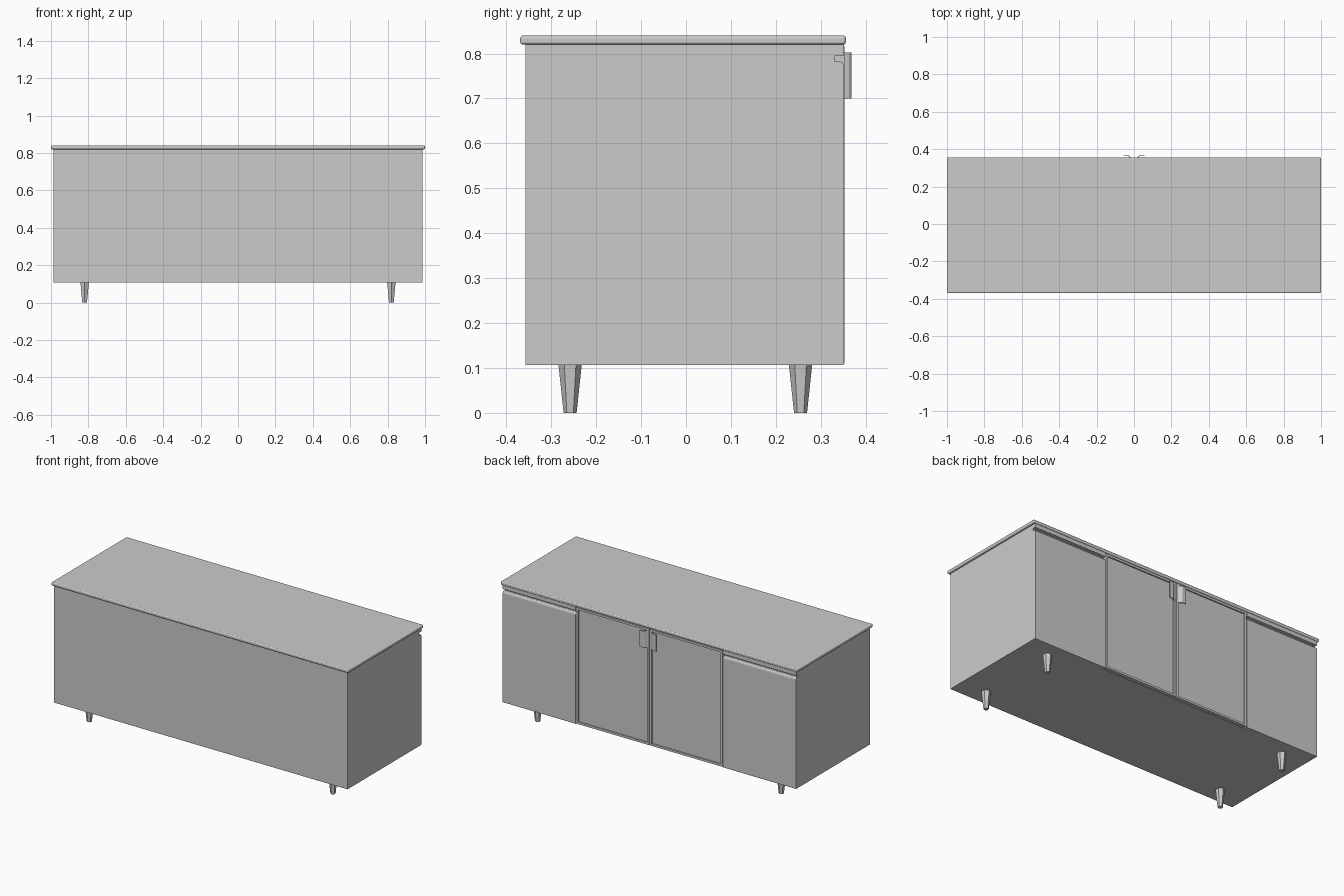
import bpy, bmesh, math
from mathutils import Vector

if "Cube" in bpy.data.objects:
    bpy.data.objects.remove(bpy.data.objects["Cube"])


def finish(name, bm):
    bmesh.ops.recalc_face_normals(bm, faces=bm.faces)
    me = bpy.data.meshes.new(name)
    bm.to_mesh(me)
    bm.free()
    ob = bpy.data.objects.new(name, me)
    bpy.context.collection.objects.link(ob)
    return ob


def box_bm(lo, hi):
    bm = bmesh.new()
    bmesh.ops.create_cube(bm, size=1)
    lo, hi = Vector(lo), Vector(hi)
    for v in bm.verts:
        v.co = (lo + hi) / 2 + v.co * (hi - lo)
    return bm


def extrude(name, pts, vec):
    bm = bmesh.new()
    f = bm.faces.new([bm.verts.new(p) for p in pts])
    r = bmesh.ops.extrude_face_region(bm, geom=[f])
    # keep the starting cap so the solid is closed
    bmesh.ops.translate(bm, vec=vec, verts=[g for g in r["geom"] if isinstance(g, bmesh.types.BMVert)])
    if not f.is_valid or all(len(e.link_faces) == 1 for e in bm.edges if e.is_boundary):
        bmesh.ops.holes_fill(bm, edges=[e for e in bm.edges if e.is_boundary])
    return finish(name, bm)


W, BASE, TOP = 0.987, 0.107, 0.82

# Cabinet carcass
finish("cabinet_body", box_bm((-W, -0.357, BASE), (W, 0.332, TOP)))

# Worktop with softly rounded edges
top = finish("worktop", box_bm((-1, -0.369, TOP), (1, 0.356, 0.84)))
bev = top.modifiers.new("rounded_edge", "BEVEL")
bev.width, bev.segments = 0.006, 3

# Rounded lip of the outer panels, with an open finger groove above it
lip = [(0.343 + 0.009 * math.sin(a), 0.768 + 0.014 * math.cos(a))
       for a in (math.radians(18 * i) for i in range(6))]
panel = [(0.332, BASE), (0.351, BASE), (0.352, BASE + 0.004)] + lip[::-1] + [(0.332, 0.782)]

for s, side in ((-1, "left"), (1, "right")):
    # Outer panel and the rail above its groove
    x0, x1 = s * 0.496, s * W
    ob = extrude(side + "_panel", [(x0, y, z) for y, z in panel], (x1 - x0, 0, 0))
    rail = [(0.332, 0.796), (0.352, 0.796), (0.352, TOP), (0.332, TOP)]
    extrude(side + "_rail", [(x0, y, z) for y, z in rail], (x1 - x0, 0, 0))

    # Door with raised frame
    a, b = sorted((s * 0.003, s * 0.492))
    bm = box_bm((a, 0.332, BASE + 0.003), (b, 0.353, 0.817))
    bm.normal_update()
    face = max(bm.faces, key=lambda f: f.calc_center_median().y)
    bmesh.ops.inset_individual(bm, faces=[face], thickness=0.018)
    bmesh.ops.inset_individual(bm, faces=[face], thickness=0.001, depth=-0.007)
    finish(side + "_door", bm)

    # Curved pull handle
    outer = [(0.012, 0.353), (0.018, 0.356), (0.023, 0.362), (0.028, 0.366), (0.035, 0.368), (0.056, 0.368)]
    inner = [(0.056, 0.365), (0.036, 0.365), (0.030, 0.363), (0.026, 0.359), (0.022, 0.353)]
    extrude(side + "_handle", [(s * x, y, 0.70) for x, y in outer + inner], (0, 0, 0.102))

# Tapered six-sided legs
for x in (-0.82, 0.82):
    for y in (-0.258, 0.255):
        bm = bmesh.new()
        bmesh.ops.create_cone(bm, cap_ends=True, segments=6, radius1=0.0145, radius2=0.026, depth=BASE + 0.001)
        bmesh.ops.translate(bm, vec=(x, y, (BASE + 0.001) / 2), verts=bm.verts)
        finish("leg", bm)
